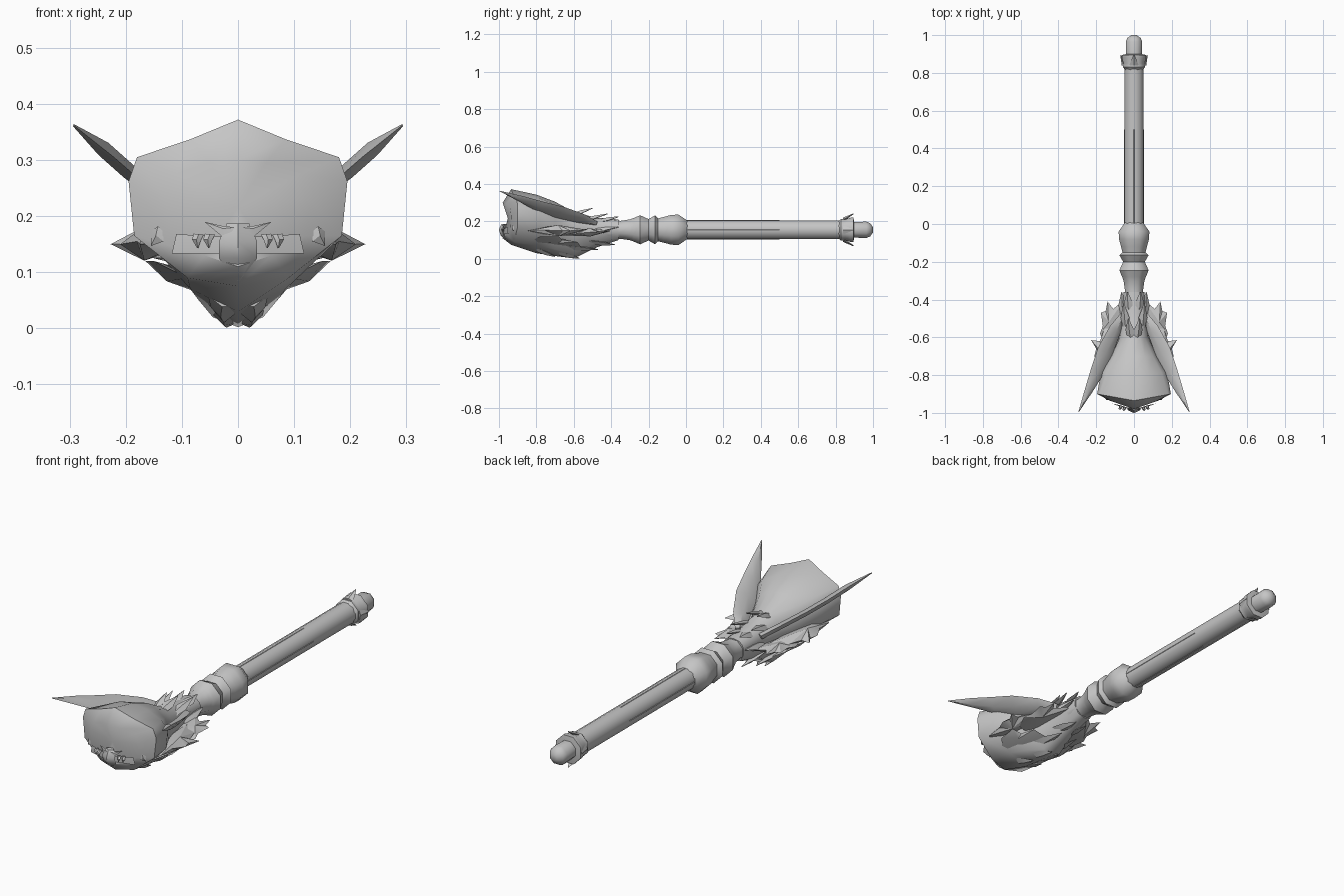
import bpy, bmesh, math
from mathutils import Vector

cube = bpy.data.objects.get("Cube")
if cube:
    bpy.data.objects.remove(cube, do_unlink=True)

grey = bpy.data.materials.new("stone_grey")
grey.use_nodes = True
colour = (0.56, 0.56, 0.56, 1)
grey.diffuse_color = colour
grey.node_tree.nodes["Principled BSDF"].inputs["Base Color"].default_value = colour
AXIS = 0.155


def finish(name, bm, mirror=False, smooth=40):
    bmesh.ops.recalc_face_normals(bm, faces=bm.faces)
    me = bpy.data.meshes.new(name)
    bm.to_mesh(me)
    bm.free()
    me.materials.append(grey)
    ob = bpy.data.objects.new(name, me)
    bpy.context.collection.objects.link(ob)
    if mirror:
        ob.modifiers.new("mirror", 'MIRROR').use_clip = False
    bpy.ops.object.select_all(action='DESELECT')
    ob.select_set(True)
    bpy.context.view_layer.objects.active = ob
    if smooth:
        bpy.ops.object.shade_smooth_by_angle(angle=math.radians(smooth))
    return ob


def loft(name, rings, smooth=40, mirror=False):
    """Skin closed rings of points and cap both ends with a fan."""
    bm = bmesh.new()
    rows = [[bm.verts.new(p) for p in ring] for ring in rings]
    n = len(rows[0])
    for a, b in zip(rows, rows[1:]):
        for i in range(n):
            j = (i + 1) % n
            bm.faces.new((a[i], a[j], b[j], b[i]))
    for row in (rows[0], rows[-1]):
        mid = sum((v.co for v in row), Vector()) / n
        c = bm.verts.new(mid)
        for i in range(n):
            bm.faces.new((c, row[i], row[(i + 1) % n]))
    return finish(name, bm, mirror, smooth)


def turned(name, profile, sides):
    """Turn a (y, radius) profile around the staff axis."""
    rings = []
    for y, r in profile:
        angles = [math.tau * (i + 0.5) / sides for i in range(sides)]
        rings.append([(r * math.cos(a), y, AXIS + r * math.sin(a)) for a in angles])
    return loft(name, rings, 46)


def blade(name, spine, normal, thick=0.012, mirror=True):
    """Tapered spike: spine entries are (point, half width); flat along normal."""
    nrm = Vector(normal).normalized()
    along = Vector(spine[-1][0]) - Vector(spine[0][0])
    side = along.cross(nrm).normalized()
    rings = []
    for p, w in spine:
        p = Vector(p)
        t = min(thick, w)
        rings.append([p + side * w, p + nrm * t, p - side * w, p - nrm * t])
    return loft(name, rings, 45, mirror)


def plate(name, outline, thick, mirror=True):
    """Jagged fin or plate: outline fans from a raised middle on both sides."""
    pts = [Vector(p) for p in outline]
    mid = sum(pts, Vector()) / len(pts)
    nrm = (pts[1] - pts[0]).cross(pts[2] - pts[0]).normalized() * thick
    bm = bmesh.new()
    rim = [bm.verts.new(p) for p in pts]
    for s in (1, -1):
        c = bm.verts.new(mid + nrm * s)
        for i, v in enumerate(rim):
            bm.faces.new((c, v, rim[(i + 1) % len(rim)]))
    return finish(name, bm, mirror, 30)


# Shaft, knobs and pommel
turned("shaft", [(-0.02, .052), (.83, .052)], 12)
turned("grip_knobs", [(-.42, .058), (-.35, .052), (-.3, .06), (-.28, .068), (-.245, .084),
                      (-.2, .062), (-.165, .084), (-.15, .066), (-.12, .074), (-.08, .086),
                      (-.04, .088), (-.005, .062), (.01, .05)], 8)
turned("end_collar", [(.815, .05), (.83, .063), (.85, .06), (.88, .07), (.895, .07), (.9, .04)], 8)
turned("pommel", [(.88, .045), (.965, .047), (.985, .038), (1.0, .015)], 8)
for i in range(4):
    a = math.tau * i / 4
    d = Vector((math.cos(a), 0, math.sin(a)))
    o = Vector((0, 0, AXIS))
    blade("collar_tooth", [(o + d * .055 + Vector((0, .84, 0)), .025),
                           (o + d * (.07 + .015 * abs(d.z)) + Vector((0, .895, 0)), .003)],
          d, .01, False)
    blade("shaft_rib", [(o + d * .048, .004),
                        (o + d * .048 + Vector((0, .5, 0)), .004)], d, .005, False)

# Hooded head: half sections run from the top ridge round to the chin
sections = [
    (-.98, .35, [(0, .3), (.05, .295), (.11, .275), (.13, .23), (.12, .165), (.06, .13), (0, .11)]),
    (-.935, .18, [(0, .372), (.085, .337), (.18, .305), (.195, .262), (.185, .165), (.09, .09), (0, .075)]),
    (-.8, .1, [(0, .343), (.075, .327), (.145, .29), (.175, .25), (.165, .16), (.085, .07), (0, .03)]),
    (-.7, 0, [(0, .305), (.055, .29), (.1, .26), (.12, .22), (.12, .15), (.07, .05), (0, .015)]),
    (-.6, 0, [(0, .25), (.03, .243), (.055, .22), (.075, .19), (.08, .15), (.045, .02), (0, .002)]),
    (-.48, 0, [(0, .22), (.03, .215), (.05, .2), (.06, .18), (.06, .15), (.04, .085), (0, .06)]),
    (-.36, 0, [(0, .21), (.03, .205), (.047, .19), (.055, .17), (.055, .145), (.035, .11), (0, .1)]),
]
rings = []
for y, sweep, half in sections:
    full = half + [(-x, z) for x, z in half[-2:0:-1]]
    rings.append([(x, y + sweep * abs(x), z) for x, z in full])
loft("hooded_head", rings, 50)

# Horns sweeping forward from the neck
blade("horn", [((.06, -.48, .19), .015), ((.1, -.56, .215), .04), ((.155, -.68, .25), .052),
               ((.195, -.78, .28), .044), ((.24, -.88, .32), .026), ((.293, -.995, .362), .002)],
      (-.62, 0, .78), .014)

# Jagged side fins
plate("side_fin", [(.1, -.88, .15), (.175, -.84, .15), (.18, -.76, .155), (.21, -.7, .15),
                   (.2, -.66, .15), (.227, -.615, .15), (.18, -.62, .15), (.16, -.56, .15),
                   (.08, -.5, .15)], .03)
plate("rear_fin", [(.06, -.68, .13), (.15, -.65, .125), (.18, -.58, .135), (.165, -.54, .14),
                   (.175, -.47, .145), (.15, -.46, .145), (.14, -.41, .15), (.11, -.45, .15),
                   (.05, -.4, .15)], .022)
plate("cheek_fin", [(.09, -.84, .09), (.15, -.78, .12), (.165, -.68, .12), (.13, -.66, .1),
                    (.12, -.58, .09), (.06, -.56, .06)], .015)

# Tufts on the neck and under the jaw
for x, y, z, tx, ty, tz in [(.015, -.62, .23, .03, -.5, .27), (.04, -.57, .2, .055, -.42, .24),
                            (.025, -.47, .2, .035, -.36, .225), (.055, -.5, .15, .065, -.36, .17)]:
    mid = ((x + tx) / 2, (y + ty) / 2, (z + tz) / 2)
    blade("neck_tuft", [((x, y, z), .015), (mid, .024), ((tx, ty, tz), .002)], (.3, 0, 1), .01)
for x, y, z, ty, tz in [(.025, -.8, .05, -.7, .012), (.02, -.68, .03, -.57, .003),
                        (.045, -.64, .06, -.47, .05), (.03, -.52, .09, -.38, .075)]:
    blade("jaw_tuft", [((x, y, z), .03), ((x * 1.1, (y + ty) / 2, (z + tz) / 2), .022),
                       ((x, ty, tz), .002)], (.3, 0, -1), .012)

# Beak, brow and tooth plates on the face
blade("beak", [((0, -.97, .187), .02), ((0, -.985, .155), .034), ((0, -.975, .125), .034),
               ((0, -.945, .084), .002)], (0, -1, 0), .016, False)
plate("brow", [(.005, -.985, .165), (.03, -.98, .165), (.06, -.965, .19), (.03, -.975, .183),
               (.005, -.985, .18)], .004)
plate("tooth_plate", [(.022, -.977, .133), (.118, -.95, .133), (.11, -.953, .168),
                      (.025, -.977, .163)], .004)
plate("face_stud", [(.133, -.93, .155), (.155, -.92, .147), (.155, -.92, .173),
                    (.143, -.93, .182), (.133, -.93, .172)], .006)
for x, y in ((.05, -.974), (.07, -.968)):
    blade("fang", [((x, y, .168), .009), ((x + .004, y - .01, .158), .008),
                   ((x + .002, y - .008, .143), .001)], (0, -1, 0), .006)
